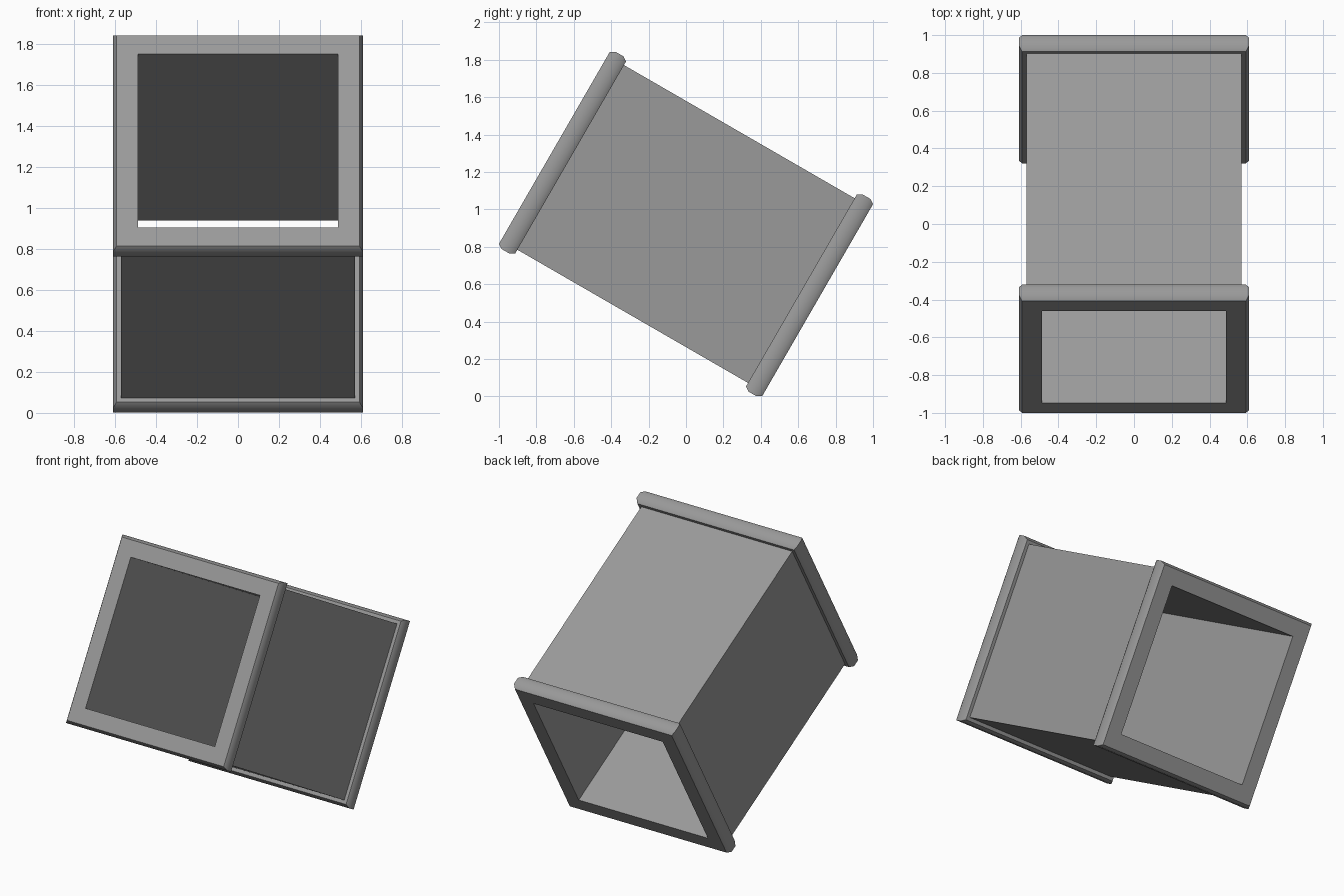
import bpy, bmesh, math

if "Cube" in bpy.data.objects:
    bpy.data.objects.remove(bpy.data.objects["Cube"])

TILT = math.radians(-30)
CENTRE_Z = 0.922
OUT, HOLE, END, NECK = 0.57, 0.488, 0.813, 0.712

grey = bpy.data.materials.new("dark_grey")
grey.diffuse_color = (0.32, 0.32, 0.32, 1)
grey.use_nodes = True
grey.node_tree.nodes["Principled BSDF"].inputs["Base Color"].default_value = grey.diffuse_color


def square_sweep(name, profiles):
    """Sweep each (radius, axial position) profile round a square path."""
    bm = bmesh.new()
    for profile in profiles:
        rings = [[bm.verts.new((sx * r, y, sz * r))
                  for sx, sz in ((1, 1), (-1, 1), (-1, -1), (1, -1))]
                 for r, y in profile]
        for a, b in zip(rings, rings[1:]):
            for k in range(4):
                n = (k + 1) % 4
                bm.faces.new((a[k], a[n], b[n], b[k]))
    mesh = bpy.data.meshes.new(name)
    bm.to_mesh(mesh)
    bm.free()
    mesh.materials.append(grey)
    obj = bpy.data.objects.new(name, mesh)
    bpy.context.collection.objects.link(obj)
    obj.rotation_euler.x = TILT
    obj.location.z = CENTRE_Z
    bpy.ops.object.select_all(action='DESELECT')
    obj.select_set(True)
    bpy.context.view_layer.objects.active = obj
    bpy.ops.object.shade_smooth_by_angle(angle=math.radians(40))
    return obj


# square duct: outer skin and inner lining
square_sweep("duct_body", [
    [(OUT, NECK), (OUT, -NECK)],
    [(HOLE, -NECK), (HOLE, NECK)],
])

# flange with softened outer edge, at both ends
rim = [(HOLE, NECK), (HOLE, END), (0.592, END), (0.609, 0.787),
       (0.609, 0.739), (0.592, NECK), (OUT, NECK)]
square_sweep("back_rim", [rim])
square_sweep("front_rim", [[(r, -y) for r, y in reversed(rim)]])
